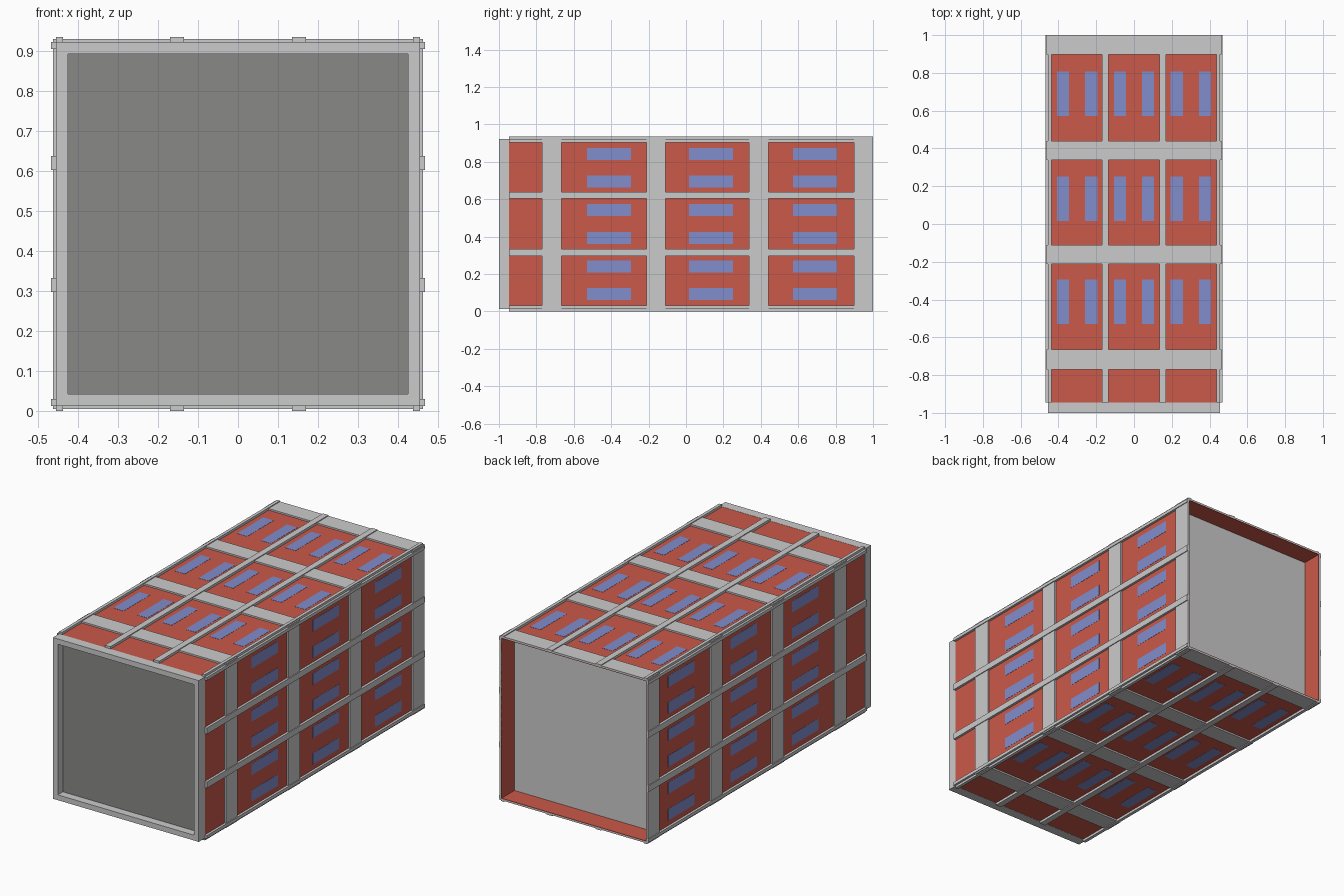
import bpy, bmesh
from math import pi
from mathutils import Matrix

if "Cube" in bpy.data.objects:
    bpy.data.objects.remove(bpy.data.objects["Cube"])

C = 0.4675          # height of the long axis
WALL = 0.454        # outer face of the red walls
RING = 0.463        # outer face of the cross bands
RAIL = 0.4675       # outer face of the long rails


def material(name, color):
    m = bpy.data.materials.new(name)
    m.diffuse_color = (*color, 1)
    m.use_nodes = True
    m.node_tree.nodes["Principled BSDF"].inputs["Base Color"].default_value = m.diffuse_color
    return m


def add_box(bm, x, y, z, turn=0):
    """Box from (min, max) ranges around the long axis, turned in quarter steps."""
    size = [r[1] - r[0] for r in (x, y, z)]
    mid = [(r[0] + r[1]) / 2 for r in (x, y, z)]
    mat = (Matrix.Translation((0, 0, C)) @ Matrix.Rotation(turn * pi / 2, 4, 'Y')
           @ Matrix.Translation(mid) @ Matrix.Diagonal((*size, 1)))
    bmesh.ops.create_cube(bm, size=1, matrix=mat)


def make(name, boxes, mat=None, turns=4):
    """One object holding every box, repeated on each side of the container."""
    bm = bmesh.new()
    for t in range(turns):
        for b in boxes:
            add_box(bm, *b, turn=t)
    mesh = bpy.data.meshes.new(name)
    bm.to_mesh(mesh)
    bm.free()
    if mat:
        mesh.materials.append(mat)
    ob = bpy.data.objects.new(name, mesh)
    bpy.context.collection.objects.link(ob)
    return ob


red = material("red_paint", (0.6, 0.1, 0.07))
blue = material("blue_paint", (0.22, 0.27, 0.6))
dark = material("dark_grey", (0.25, 0.25, 0.245))

# Red side walls, open at the back
make("side_walls", [((-WALL, WALL), (-0.95, 1.0), (WALL - 0.003, WALL))], red)

# Front rim and its recessed dark panel
make("front_rim", [((-0.455, 0.425), (-1.0, -0.945), (0.425, 0.455))])
make("front_panel", [((-0.44, 0.44), (-0.955, -0.947), (-0.44, 0.44))], dark, 1)

# Back panel set into the open end
make("back_panel", [((-0.451, 0.451), (0.875, 0.885), (-0.451, 0.451))], None, 1)

# Wide bands wrapping around the container
bands = [(-0.77, -0.665), (-0.212, -0.11), (0.338, 0.44), (0.897, 1.0)]
make("cross_bands", [((-RING, RING), y, (WALL - 0.001, RING)) for y in bands])

# Narrow rails running lengthwise
rails = [(-0.455, -0.437), (-0.17, -0.135), (0.135, 0.17), (0.437, 0.455)]
make("long_rails", [(x, (-0.945, 1.0), (WALL - 0.001, RAIL)) for x in rails])

# Blue stripes, a pair in each full red bay
stripes = []
for y0 in (-0.53, 0.017, 0.572):
    for bay in (-0.301, 0, 0.301):
        for off in (-0.0745, 0.0745):
            x = bay + off
            stripes.append(((x - 0.032, x + 0.032), (y0, y0 + 0.235), (WALL - 0.001, WALL + 0.001)))
make("blue_stripes", stripes, blue)
